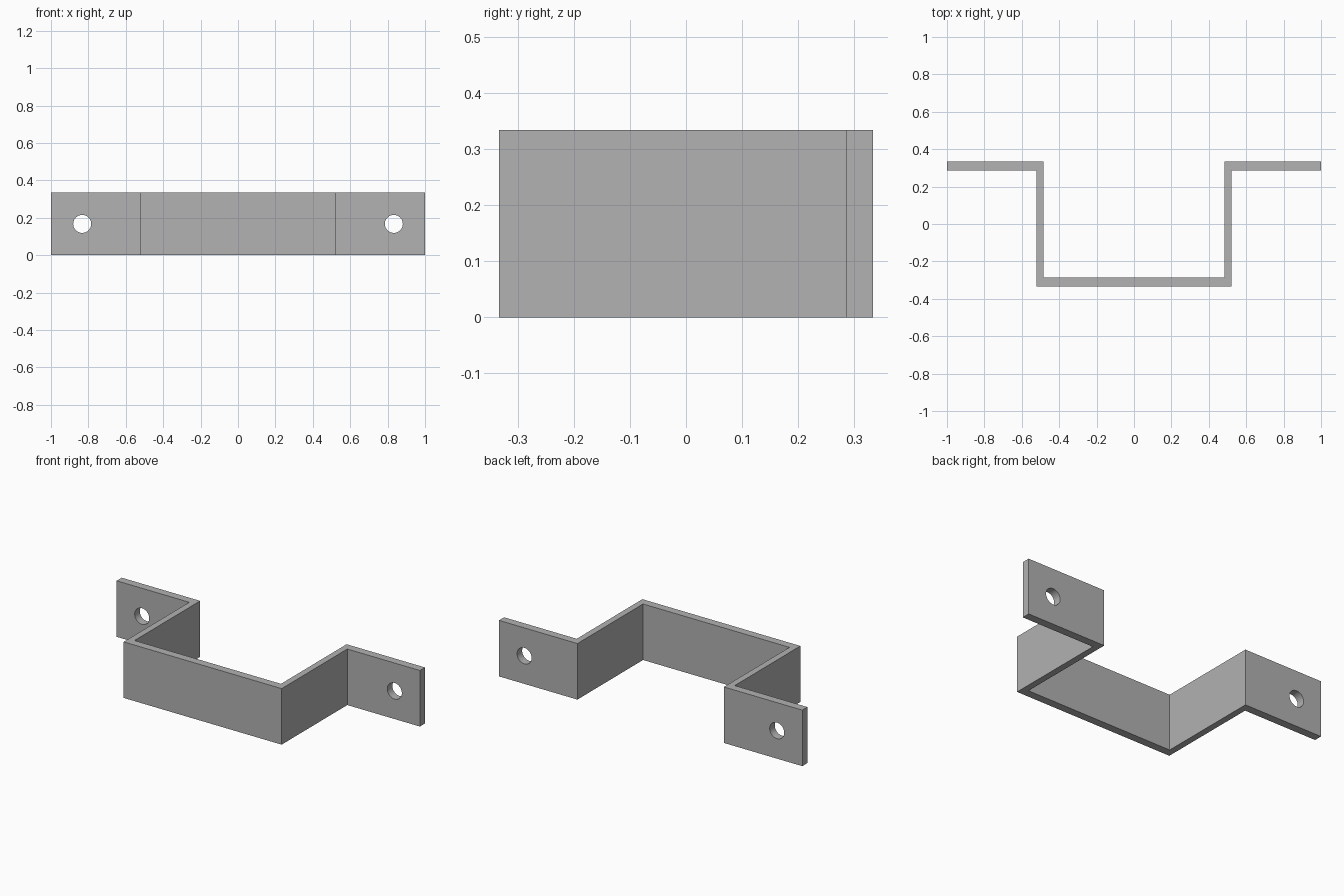
import bpy
import bmesh
from math import radians
from mathutils import Matrix

cube = bpy.data.objects.get("Cube")
if cube:
    bpy.data.objects.remove(cube, do_unlink=True)

HEIGHT = 0.334
BACK = 0.333            # rear face of the mounting tabs
PLATE = 0.048           # thickness of tabs and front plate
OUTER, INNER = 0.521, 0.483   # side wall faces
HOLE_X, HOLE_R = 0.833, 0.048

gray = bpy.data.materials.new("plain gray")
gray.use_nodes = True
color = (0.445, 0.445, 0.445, 1)
gray.diffuse_color = color
gray.node_tree.nodes["Principled BSDF"].inputs["Base Color"].default_value = color


def add_object(name, bm):
    bmesh.ops.recalc_face_normals(bm, faces=bm.faces)
    mesh = bpy.data.meshes.new(name)
    bm.to_mesh(mesh)
    bm.free()
    obj = bpy.data.objects.new(name, mesh)
    bpy.context.collection.objects.link(obj)
    return obj


# Bent strip: right half of the outline, mirrored, then extruded upward
half = [(INNER, PLATE - BACK), (INNER, BACK), (1, BACK),
        (1, BACK - PLATE), (OUTER, BACK - PLATE), (OUTER, -BACK)]
outline = half + [(-x, y) for x, y in reversed(half)]
bm = bmesh.new()
base = bm.faces.new([bm.verts.new((x, y, 0)) for x, y in outline])
top = bmesh.ops.extrude_face_region(bm, geom=[base], use_keep_orig=True)
bmesh.ops.translate(bm, vec=(0, 0, HEIGHT),
                    verts=[v for v in top["geom"] if isinstance(v, bmesh.types.BMVert)])
bracket = add_object("bracket", bm)
bracket.data.materials.append(gray)

# Screw holes through both tabs
bm = bmesh.new()
for side in (-1, 1):
    place = (Matrix.Translation((side * HOLE_X, BACK - PLATE / 2, HEIGHT / 2))
             @ Matrix.Rotation(radians(90), 4, 'X'))
    bmesh.ops.create_cone(bm, cap_ends=True, segments=40, radius1=HOLE_R,
                          radius2=HOLE_R, depth=PLATE * 3, matrix=place)
cutter = add_object("hole_cutter", bm)
cutter.data.materials.append(gray)
cutter.hide_render = True

cut = bracket.modifiers.new("screw_holes", 'BOOLEAN')
cut.operation = 'DIFFERENCE'
cut.solver = 'EXACT'
cut.object = cutter

bpy.ops.object.select_all(action='DESELECT')
bracket.select_set(True)
bpy.context.view_layer.objects.active = bracket
bpy.ops.object.modifier_apply(modifier=cut.name)
bpy.data.objects.remove(cutter, do_unlink=True)
bpy.ops.object.shade_smooth_by_angle(angle=radians(30))
